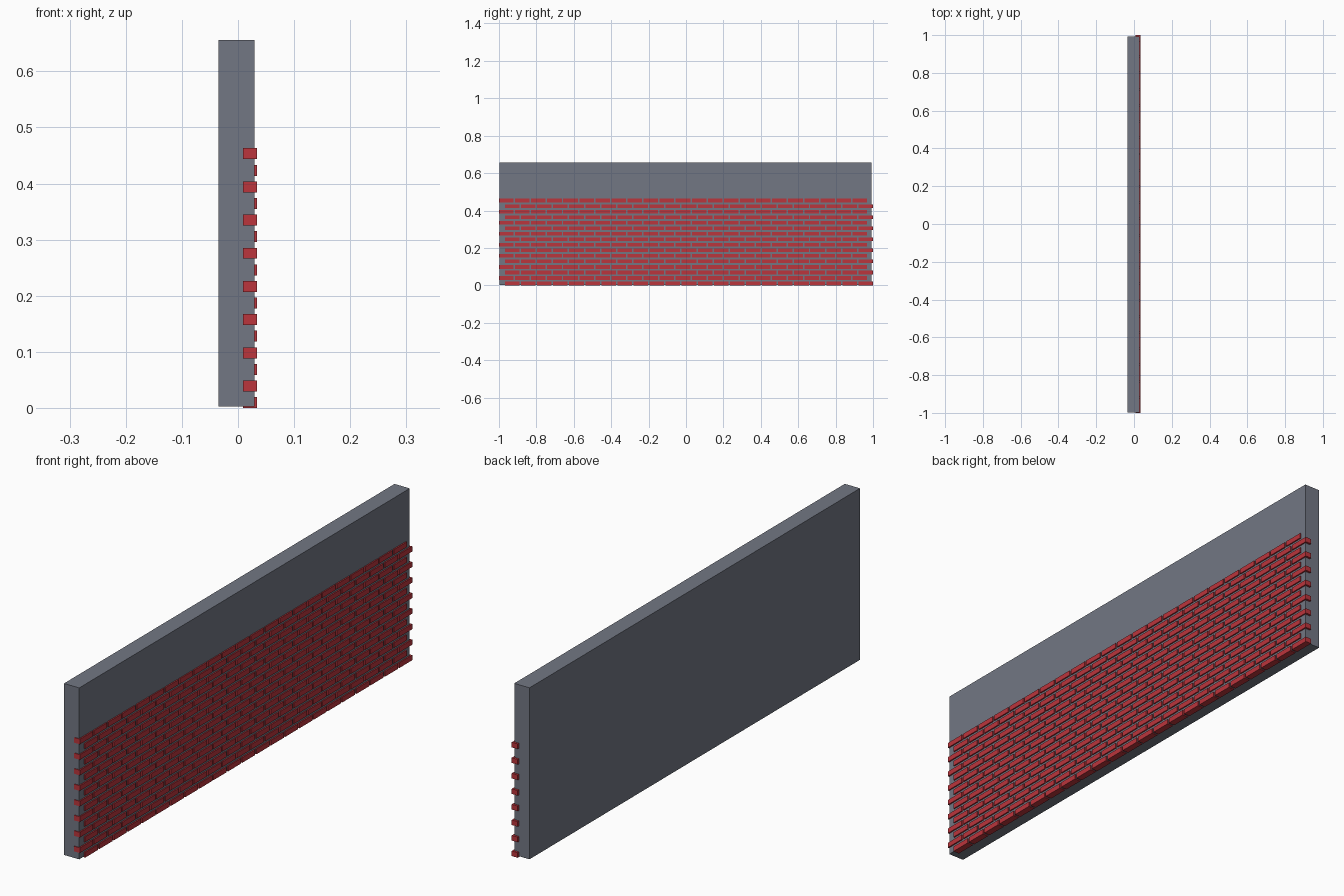
import bpy, bmesh
from mathutils import Matrix, Vector

if "Cube" in bpy.data.objects:
    bpy.data.objects.remove(bpy.data.objects["Cube"])


def material(name, rgb):
    m = bpy.data.materials.new(name)
    m.diffuse_color = (*rgb, 1)
    m.use_nodes = True
    m.node_tree.nodes["Principled BSDF"].inputs["Base Color"].default_value = m.diffuse_color
    return m


def add_box(bm, lo, hi):
    lo, hi = Vector(lo), Vector(hi)
    size = hi - lo
    bmesh.ops.create_cube(
        bm, size=1,
        matrix=Matrix.Translation((lo + hi) / 2) @ Matrix.Diagonal((*size, 1)))


def finish(bm, name, mat):
    me = bpy.data.meshes.new(name)
    bm.to_mesh(me)
    bm.free()
    me.materials.append(mat)
    ob = bpy.data.objects.new(name, me)
    bpy.context.collection.objects.link(ob)


grey = material("slate grey", (0.17, 0.185, 0.23))
red = material("brick red", (0.50, 0.035, 0.045))

# Plain wall slab
bm = bmesh.new()
add_box(bm, (-0.035, -0.997, 0.003), (0.029, 0.992, 0.656))
finish(bm, "wall", grey)

# Sixteen staggered brick courses set into the +x face
COURSES, COUNT = 16, 23
LENGTH, HEIGHT, RISE = 0.078, 0.0195, 0.02957
bm = bmesh.new()
for row in range(COURSES):
    # odd courses overhang the front end, even ones the back end
    start, end = (-1.0, 0.968) if row % 2 else (-0.968, 1.0)
    pitch = (end - start - LENGTH) / (COUNT - 1)
    z = row * RISE
    for i in range(COUNT):
        y = start + i * pitch
        add_box(bm, (0.009, y, z), (0.034, y + LENGTH, z + HEIGHT))
finish(bm, "bricks", red)
